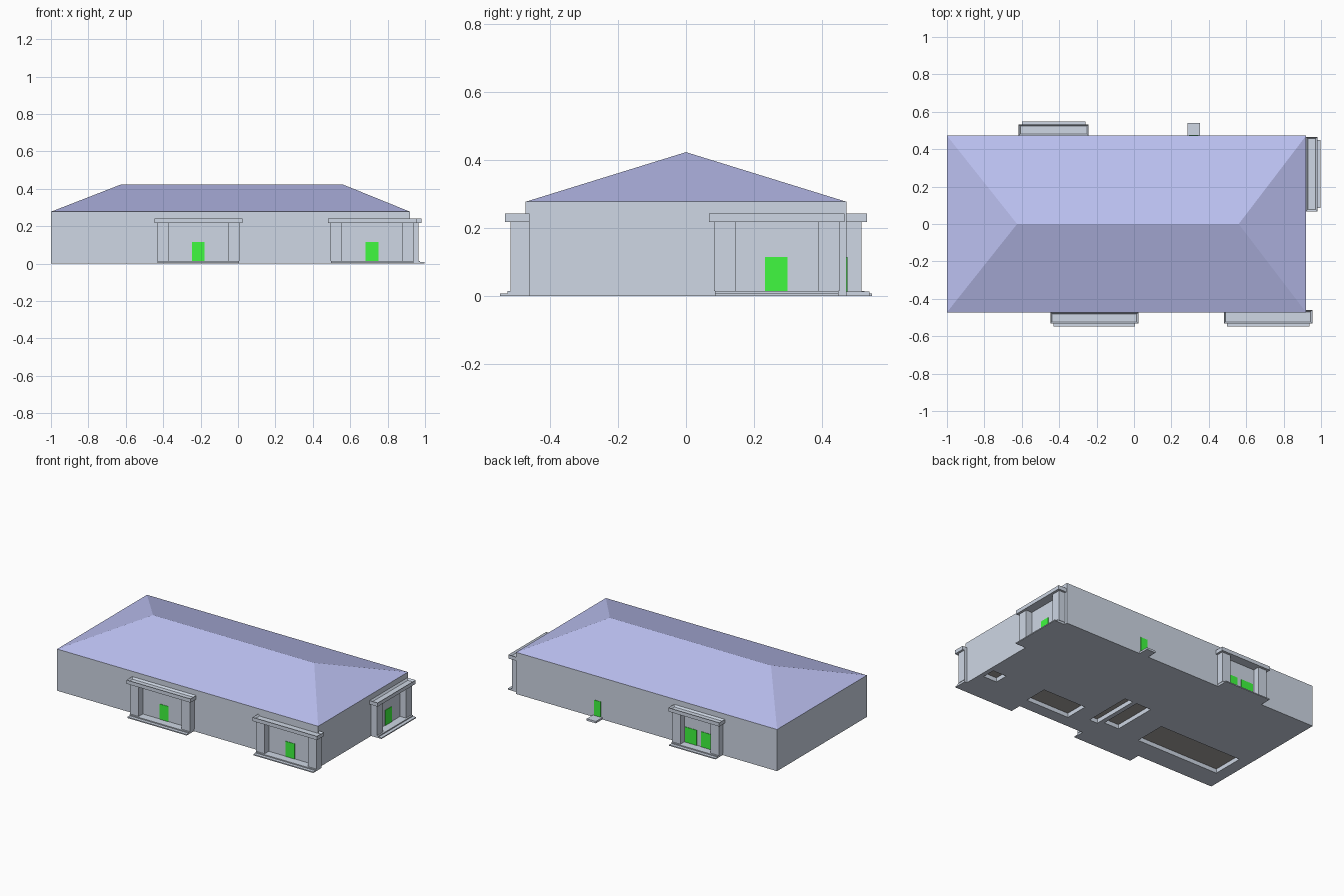
import bpy, bmesh, math
from mathutils import Matrix, Vector

if "Cube" in bpy.data.objects:
    bpy.data.objects.remove(bpy.data.objects["Cube"])


def material(name, rgb):
    m = bpy.data.materials.new(name)
    m.diffuse_color = (*rgb, 1)
    m.use_nodes = True
    m.node_tree.nodes["Principled BSDF"].inputs["Base Color"].default_value = m.diffuse_color
    return m


BLUE = material("roof_blue", (0.50, 0.53, 0.88))
GREEN = material("door_green", (0.05, 0.95, 0.05))
STONE = material("wall_grey", (0.62, 0.68, 0.78))
BROWN = material("pit_brown", (0.40, 0.38, 0.36))


def finish(name, bm, mat, matrix=Matrix()):
    bm.transform(matrix)
    bmesh.ops.recalc_face_normals(bm, faces=bm.faces)
    me = bpy.data.meshes.new(name)
    bm.to_mesh(me)
    bm.free()
    me.materials.append(mat)
    ob = bpy.data.objects.new(name, me)
    bpy.context.collection.objects.link(ob)
    return ob


def cube(x0, x1, y0, y1, z0, z1):
    bm = bmesh.new()
    bmesh.ops.create_cube(bm, size=1)
    for v in bm.verts:
        v.co = Vector((x0 if v.co.x < 0 else x1, y0 if v.co.y < 0 else y1,
                       z0 if v.co.z < 0 else z1))
    return bm


def box(name, dims, mat=STONE, matrix=Matrix()):
    return finish(name, cube(*dims), mat, matrix)


# main block and hipped roof
X0, X1, Y, EAVE, RIDGE = -1.0, 0.92, 0.472, 0.277, 0.423
walls = box("walls", (X0, X1, -Y, Y, 0, EAVE))
bm = bmesh.new()
a, b, c, d, r0, r1 = [bm.verts.new(p) for p in (
    (X0, -Y, EAVE), (X1, -Y, EAVE), (X1, Y, EAVE), (X0, Y, EAVE),
    (-0.625, 0, RIDGE), (0.56, 0, RIDGE))]
for f in ((a, b, r1, r0), (b, c, r1), (c, d, r0, r1), (d, a, r0), (a, d, c, b)):
    bm.faces.new(f)
finish("roof", bm, BLUE)

# shallow pits in the underside
pits = [(-0.92, -0.31, -0.33, -0.115), (0.19, 0.51, -0.39, -0.23),
        (0.01, 0.07, -0.33, 0.0), (-0.13, -0.02, -0.30, 0.0),
        (0.79, 0.89, -0.34, -0.25)]
for i, p in enumerate(pits):
    cutter = box(f"pit_cutter_{i}", (*p, -0.05, 0.03))
    cutter.hide_render = True
    cutter.hide_viewport = True
    mod = walls.modifiers.new("pit", 'BOOLEAN')
    mod.operation, mod.solver, mod.object = 'DIFFERENCE', 'EXACT', cutter
    box(f"pit_ceiling_{i}", (*p, 0.028, 0.03), BROWN)


def porch(name, wall_point, angle, half, doors, back=0.0):
    """Porch in wall space: u along the wall, -y outward."""
    m = Matrix.Translation((*wall_point, 0)) @ Matrix.Rotation(angle, 4, 'Z')
    # two shallow steps
    box(name + "_lower_step", (-half, half, -0.076, back, 0, 0.007), STONE, m)
    box(name + "_upper_step", (-half, half, -0.054, back, 0, 0.014), STONE, m)
    # pair of piers
    for side in (-1, 1):
        u = sorted((side * (half + 0.003), side * (half - 0.06)))
        box(name + "_pier", (*u, -0.044, back, 0.014, 0.218), STONE, m)
    # lintel with a sunken top
    bm = cube(-half - 0.017, half + 0.017, -0.06, back, 0.217, 0.242)
    bm.faces.ensure_lookup_table()
    top = max(bm.faces, key=lambda f: f.calc_center_median().z)
    bmesh.ops.inset_region(bm, faces=[top], thickness=0.013)
    for v in top.verts:
        v.co.z -= 0.012
    finish(name + "_lintel", bm, STONE, m)
    # door panels on the wall
    for u0, u1 in doors:
        box(name + "_door", (u0, u1, -0.003, 0.003, 0.014, 0.115), GREEN, m)


porch("front_porch", (-0.212, -Y), 0, 0.218, [(-0.034, 0.033)])
porch("corner_porch", (0.717, -Y), 0, 0.22, [(-0.034, 0.033)], back=0.012)
porch("side_porch", (X1, 0.267), math.pi / 2, 0.182, [(-0.035, 0.032)])
porch("back_porch", (-0.43, Y), math.pi, 0.17, [(-0.106, -0.02), (0.012, 0.10)])

# small back door with doorstep
box("back_door", (0.295, 0.345, Y - 0.003, Y + 0.003, 0.012, 0.115), GREEN)
box("back_doorstep", (0.285, 0.352, Y, 0.54, 0, 0.013))
